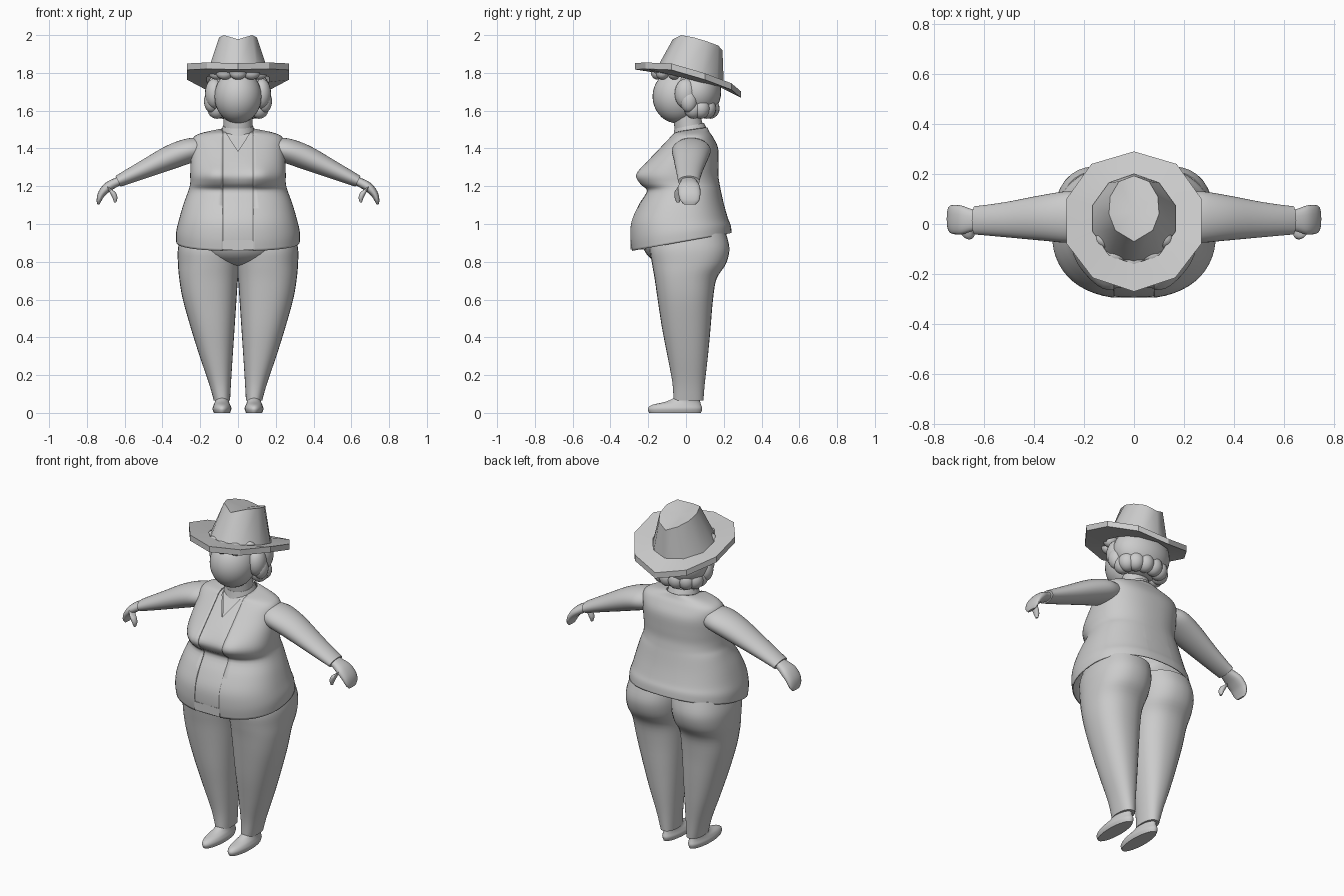
import bpy, bmesh
from math import sin, cos, pi, exp, radians
from mathutils import Vector

if "Cube" in bpy.data.objects:
    bpy.data.objects.remove(bpy.data.objects["Cube"])

grey = bpy.data.materials.new("plain_grey")
grey.use_nodes = True
grey.diffuse_color = (0.6, 0.6, 0.6, 1)
grey.node_tree.nodes["Principled BSDF"].inputs["Base Color"].default_value = (0.6, 0.6, 0.6, 1)


def finish(name, bm, angle=40):
    """Turn a bmesh into a shaded, coloured object."""
    bmesh.ops.recalc_face_normals(bm, faces=bm.faces)
    mesh = bpy.data.meshes.new(name)
    bm.to_mesh(mesh)
    bm.free()
    mesh.materials.append(grey)
    obj = bpy.data.objects.new(name, mesh)
    bpy.context.collection.objects.link(obj)
    bpy.ops.object.select_all(action='DESELECT')
    obj.select_set(True)
    bpy.context.view_layer.objects.active = obj
    if angle:
        bpy.ops.object.shade_smooth_by_angle(angle=radians(angle))
    return obj


def spline(rows, steps):
    """Smooth interpolation through rows of numbers."""
    out = []
    for i in range(len(rows) - 1):
        a, b, c, d = (rows[max(0, min(len(rows) - 1, i + k))] for k in (-1, 0, 1, 2))
        for n in range(steps):
            t = n / steps
            out.append([q + t * (r - p) / 2 + t * t * (p - 2.5 * q + 2 * r - s / 2)
                        + t ** 3 * (1.5 * (q - r) + (s - p) / 2) for p, q, r, s in zip(a, b, c, d)])
    return out + [list(rows[-1])]


def bridge(bm, rings, caps=True):
    n = len(rings[0])
    for a, b in zip(rings, rings[1:]):
        for i in range(n):
            bm.faces.new((a[i], a[(i + 1) % n], b[(i + 1) % n], b[i]))
    if caps:
        bm.faces.new(rings[0])
        bm.faces.new(rings[-1])


def loft(rows, segs=32, steps=4, power=2, sideways=False, side=1, caps=True):
    """Rows are centre x, y, z, two radii and a tilt."""
    bm = bmesh.new()
    rings = []
    for x, y, z, ra, rb, tilt in spline(rows, steps):
        ring = []
        for k in range(segs):
            c, s = cos(2 * pi * k / segs), sin(2 * pi * k / segs)
            c = abs(c) ** (2 / power) * (1 if c > 0 else -1) * ra
            s = abs(s) ** (2 / power) * (1 if s > 0 else -1) * rb
            p = (x + s * sin(tilt), y + c, z + s * cos(tilt)) if sideways else (x + c, y + s, z + tilt * s)
            ring.append(bm.verts.new((p[0] * side, p[1], p[2])))
        rings.append(ring)
    bridge(bm, rings, caps)
    return bm


def ball(bm, centre, radii, segs=20):
    new = bmesh.ops.create_uvsphere(bm, u_segments=segs, v_segments=segs // 2 + 2, radius=1)["verts"]
    bmesh.ops.scale(bm, vec=radii, verts=new)
    bmesh.ops.translate(bm, vec=centre, verts=new)


# Torso profile: height, half width, front, back, tilt
TORSO = [(.905, .322, -.285, .237, .18), (.96, .322, -.294, .232, .12), (1.02, .308, -.288, .218, .03),
         (1.1, .285, -.25, .197, 0), (1.175, .258, -.207, .18, 0), (1.215, .248, -.238, .172, 0),
         (1.26, .248, -.25, .166, 0), (1.32, .246, -.212, .167, 0), (1.4, .24, -.138, .165, 0),
         (1.455, .232, -.085, .14, 0), (1.48, .18, -.068, .12, .05), (1.495, .085, -.06, .11, .15)]


def torso():
    rows = [(0, (f + b) / 2, z, w, (b - f) / 2, t) for z, w, f, b, t in TORSO]
    bm = loft(rows, segs=56, steps=4, power=2.35, caps=False)
    for v in bm.verts:
        if v.co.y < -.05:
            v.co.y -= .022 * exp(-((abs(v.co.x) - .12) / .06) ** 2 - ((v.co.z - 1.26) / .05) ** 2)
    return bm


def cut(bm, point, normal):
    bmesh.ops.bisect_plane(bm, geom=bm.verts[:] + bm.edges[:] + bm.faces[:], plane_co=point, plane_no=normal)


def drop(bm, rule):
    bad = [f for f in bm.faces if rule(f.calc_center_median())]
    bmesh.ops.delete(bm, geom=bad, context='FACES')


def in_neckline(p):
    return p.y < 0 and p.z > 1.385 + 1.55 * abs(p.x)


# Shirt with a V neck, and the chest showing inside it
for name, keep in (("shirt", False), ("chest", True)):
    bm = torso()
    for s in (1, -1):
        cut(bm, (0, 0, 1.385), (1.55 * s, 0, -1))
    drop(bm, lambda p: in_neckline(p) != keep)
    if keep:
        bmesh.ops.translate(bm, vec=(0, .008, -.002), verts=bm.verts)
    finish(name, bm)

# Open vest over the shirt
bm = torso()
for s in (1, -1):
    cut(bm, (.08 * s, 0, 0), (1, 0, 0))
drop(bm, lambda p: abs(p.x) < .08 and p.y < 0)
vest = finish("vest", bm)
shell = vest.modifiers.new("thickness", 'SOLIDIFY')
shell.thickness, shell.offset = .005, 1

# Belt pouch in the vest opening
bm = bmesh.new()
bmesh.ops.create_cube(bm, size=1)
bmesh.ops.scale(bm, vec=(.165, .09, .05), verts=bm.verts)
bmesh.ops.translate(bm, vec=(0, -.248, .89), verts=bm.verts)
finish("belt_pouch", bm, 0)

# Underbelly below the hem
bm = bmesh.new()
ball(bm, (0, -.07, .9), (.25, .16, .12), 32)
finish("underbelly", bm)

# Trouser legs: height, inner x, outer x, front, back
LEG = [(.065, .042, .128, -.066, .092), (.16, .037, .155, -.072, .1), (.3, .028, .203, -.098, .116),
       (.45, .018, .25, -.127, .13), (.6, .008, .292, -.15, .143), (.71, .0, .311, -.166, .162),
       (.79, -.012, .318, -.18, .212), (.87, -.02, .318, -.19, .23), (.95, -.02, .3, -.17, .212)]
# Arm rows, then hand and thumb rows
ARM = [(.2, .028, 1.4, .09, .06, .3), (.26, .028, 1.388, .103, .066, .4), (.36, .025, 1.352, .092, .064, .4),
       (.5, .018, 1.288, .072, .048, .4), (.6, .015, 1.242, .06, .036, .45), (.635, .015, 1.226, .057, .031, .45)]
HAND = [(.6, .015, 1.24, .035, .02, .4), (.65, .015, 1.218, .045, .024, .4), (.69, .016, 1.195, .058, .025, .6),
        (.722, .018, 1.16, .058, .02, .95), (.736, .02, 1.125, .05, .013, 1.3), (.739, .02, 1.103, .03, .006, 1.4)]
THUMB = [(.685, -.025, 1.195, .018, .018, .9), (.665, -.04, 1.17, .02, .018, 1.4),
         (.652, -.043, 1.14, .017, .014, 1.6), (.65, -.043, 1.115, .008, .006, 1.6)]
FOOT = [(.085, -.058, 0, .043, .137, 0), (.085, -.058, .022, .05, .144, 0), (.085, -.05, .042, .044, .13, 0),
        (.085, -.015, .06, .037, .09, 0), (.085, .012, .085, .036, .066, 0)]

for side, label in ((1, "left"), (-1, "right")):
    rows = [((i + o) / 2, (f + b) / 2, z, (o - i) / 2, (b - f) / 2, 0) for z, i, o, f, b in LEG]
    finish(label + "_trouser_leg", loft(rows, power=2.3, side=side))
    finish(label + "_sleeve", loft(ARM, sideways=True, side=side))
    finish(label + "_hand", loft(HAND, segs=20, sideways=True, side=side, power=2.4))
    finish(label + "_thumb", loft(THUMB, segs=14, sideways=True, side=side))
    finish(label + "_shoe", loft(FOOT, segs=28, side=side))

# Neck and collar
finish("neck", loft([(0, .03, 1.45, .082, .078, .2), (0, .015, 1.51, .077, .074, .2),
                     (0, 0, 1.6, .075, .07, .2)]))
finish("collar", loft([(0, .022, 1.48, .09, .09, .2), (0, .02, 1.5, .086, .084, .2),
                       (0, .017, 1.52, .079, .078, .2)], steps=1))

# Head
bm = bmesh.new()
ball(bm, (0, -.045, 1.675), (.125, .132, .142), 32)
finish("head", bm)

# Hair: main mass, lower curls and fringe
bm = bmesh.new()
ball(bm, (0, .06, 1.7), (.172, .126, .14), 32)
for k in range(8):
    a = radians(-12 + k * 204 / 7)
    ball(bm, (.115 * cos(a), .055 + .075 * sin(a), 1.612), (.05, .05, .055))
for s in (1, -1):
    ball(bm, (.125 * s, .0, 1.69), (.05, .06, .08))
    ball(bm, (.14 * s, .015, 1.65), (.04, .045, .06))
for k in range(5):
    a = radians(-90 + (k - 2) * 38)
    ball(bm, (.115 * cos(a), -.035 + .115 * sin(a), 1.8), (.045, .035, .036))
finish("hair", bm)

# Hat outlines, half of each from front to back
BRIM = [(0, -.27, 1.852), (.165, -.215, 1.855), (.27, -.078, 1.85), (.27, .1, 1.798), (.17, .24, 1.745), (0, .29, 1.703)]
BASE = [(0, -.16, 1.835), (.1, -.125, 1.832), (.165, -.03, 1.812), (.165, .075, 1.785), (.1, .165, 1.765), (0, .2, 1.755)]
TOP = [(0, -.07, 1.978), (.075, -.025, 2.0), (.1, .04, 1.988), (.095, .11, 1.967), (.06, .17, 1.945), (0, .193, 1.92)]


def full(bm, half, drop_z=0):
    points = half + [(-x, y, z) for x, y, z in half[-2:0:-1]]
    return [bm.verts.new((x, y, z - drop_z)) for x, y, z in points]


bm = bmesh.new()
loops = [full(bm, BASE), full(bm, BRIM), full(bm, BRIM, .034), full(bm, BASE, .034)]
bridge(bm, loops + loops[:1], caps=False)
finish("hat_brim", bm, 20)

bm = bmesh.new()
loops = [full(bm, BASE, .02), full(bm, TOP)]
bridge(bm, loops, caps=False)
dent = bm.verts.new((0, .05, 1.962))
for i in range(10):
    bm.faces.new((loops[1][i], loops[1][(i + 1) % 10], dent))
finish("hat_crown", bm, 42)
